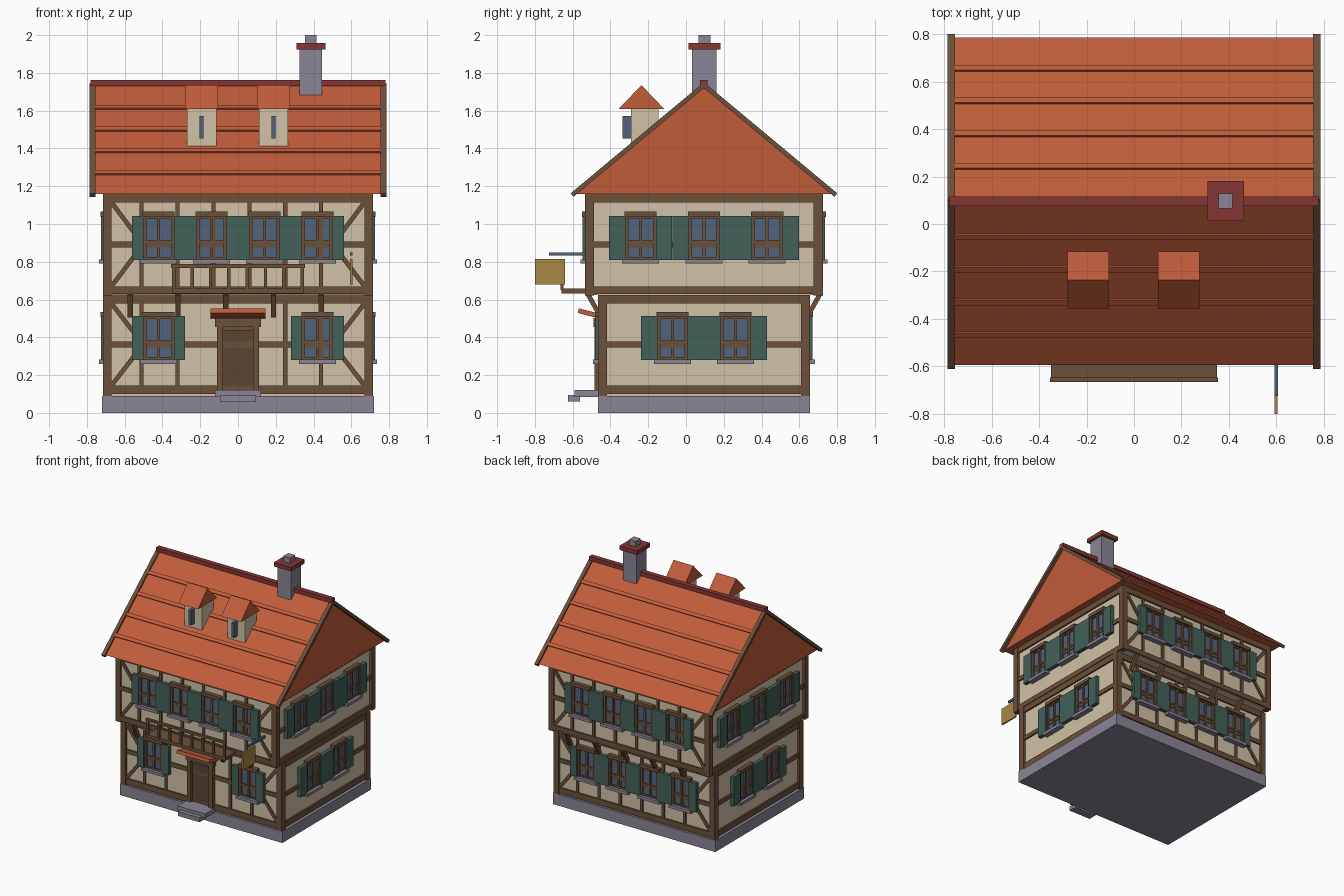
import bpy, bmesh, math
from mathutils import Matrix, Vector

if "Cube" in bpy.data.objects:
    bpy.data.objects.remove(bpy.data.objects["Cube"])

CY = 0.095  # depth centre of the house body


def material(name, rgb):
    m = bpy.data.materials.new(name)
    m.diffuse_color = (*rgb, 1)
    m.use_nodes = True
    m.node_tree.nodes["Principled BSDF"].inputs["Base Color"].default_value = m.diffuse_color
    return m


PLASTER = material("cream plaster", (0.64, 0.54, 0.385))
WOOD = material("timber brown", (0.15, 0.08, 0.042))
DOOR = material("door brown", (0.105, 0.06, 0.032))
GREEN = material("shutter green", (0.056, 0.12, 0.1))
GLASS = material("slate blue", (0.085, 0.125, 0.2))
STONE = material("grey stone", (0.255, 0.235, 0.3))
ROOF = material("roof orange", (0.53, 0.107, 0.042))
MAROON = material("ridge maroon", (0.235, 0.037, 0.035))
GOLD = material("sign gold", (0.40, 0.245, 0.06))

parts = {}  # part name -> (bmesh, material)
HOUSE = Matrix.Translation((0, CY, 0))
WORLD = Matrix.Identity(4)


def part(name, mat):
    return parts.setdefault(name, (bmesh.new(), mat))[0]


def box(name, mat, M, x0, x1, y0, y1, z0, z1):
    T = Matrix.Translation(((x0 + x1) / 2, (y0 + y1) / 2, (z0 + z1) / 2))
    S = Matrix.Diagonal((x1 - x0, y1 - y0, z1 - z0, 1))
    bmesh.ops.create_cube(part(name, mat), size=1, matrix=M @ T @ S)


def bar(name, mat, M, p, q, side, w, t):
    """Straight beam from p to q; w is its width along side, t its thickness."""
    p, q, x = Vector(p), Vector(q), Vector(side).normalized()
    z = (q - p).normalized()
    R = Matrix((x, z.cross(x), z)).transposed().to_4x4()
    S = Matrix.Diagonal((w, t, (q - p).length, 1))
    bmesh.ops.create_cube(part(name, mat), size=1,
                          matrix=M @ Matrix.Translation((p + q) / 2) @ R @ S)


def gable(name, mat, x0, x1, yc, half, z0, z1):
    """Triangular prism with its ridge along x."""
    bm = part(name, mat)
    a, b = [[bm.verts.new((x, yc + dy, z)) for dy, z in
             ((-half, z0), (half, z0), (0, z1))] for x in (x0, x1)]
    bm.faces.new(a[::-1])
    bm.faces.new(b)
    for i in range(3):
        j = (i + 1) % 3
        bm.faces.new((a[i], a[j], b[j], b[i]))


def window(M, d, u, z, half, shutter):
    """Window on a wall whose plaster lies at local y = -d."""
    box("window_glass", GLASS, M, u - half, u + half, -d - .008, -d + .01, z, z + .23)
    for s in (-1, 1):
        c = u + s * (half - .008)
        box("window_frames", WOOD, M, c - .008, c + .008, -d - .022, -d, z, z + .235)
        a, b = sorted((u + s * half, u + s * (half + shutter)))
        box("shutters", GREEN, M, a, b, -d - .03, -d, z, z + .232)
    box("window_frames", WOOD, M, u - .008, u + .008, -d - .02, -d, z, z + .235)
    for h in (.008, .095, .225):
        box("window_frames", WOOD, M, u - half, u + half, -d - .018, -d, z + h - .007, z + h + .007)
    box("window_lintels", WOOD, M, u - half - .005, u + half + .005, -d - .033, -d, z + .228, z + .255)
    box("window_sills", STONE, M, u - half - .018, u + half + .018, -d - .042, -d, z - .02, z + .003)


# Stone base and plaster storeys
box("stone_base", STONE, HOUSE, -.72, .72, -.562, .562, 0, .09)
box("ground_floor_walls", PLASTER, HOUSE, -.695, .695, -.545, .545, .09, .63)
box("upper_floor_walls", PLASTER, HOUSE, -.695, .695, -.612, .612, .625, 1.165)

# Timber frame and windows for each storey and wall
# storey: half depth, post bottom, top, beam spans, window height
STOREYS = [(.545, .09, .625, ((.1, .145), (.345, .378), (.58, .625)), .28),
           (.612, .622, 1.165, ((.63, .67), (.875, .908), (1.115, 1.16)), .81)]
FRONT4 = (-.42, -.14, .14, .42)
for level, (hd, zb, zt, beams, wz) in enumerate(STOREYS):
    for sx in (-1, 1):
        for sy in (-1, 1):
            x, y = sx * .692, sy * (hd - .007)
            box("corner_posts", WOOD, HOUSE, x - .022, x + .022, y - .024, y + .024, zb, zt)
    for k in range(4):
        M = HOUSE @ Matrix.Rotation(k * math.pi / 2, 4, 'Z')
        long_wall = k % 2 == 0
        d, w = (hd, .695) if long_wall else (.695, hd)
        for a, b in beams:
            box("wall_beams", WOOD, M, -w, w, -d - .013, -d + .01, a, b)
        if long_wall:
            for i in range(6):  # studs
                u = -.51 + .19 * i
                if k == 0 and level == 0 and abs(u) < .15:
                    continue
                box("wall_studs", WOOD, M, u - .011, u + .011, -d - .011, -d + .01, beams[0][1], beams[2][0])
            for s in (-1, 1):  # corner braces
                for outer, inner in ((beams[2][0], beams[1][1]), (beams[0][1], beams[1][0])):
                    bar("corner_braces", WOOD, M, (s * .67, -d - .002, outer),
                        (s * .515, -d - .002, inner), (0, 1, 0), .018, .024)
            us = (-.42, .42) if (k == 0 and level == 0) else FRONT4
            for u in us:
                window(M, d, u, wz, .08, .06)
        else:
            for u in ((-.167, .167) if level == 0 else (-.335, 0, .335)):
                window(M, d, u, wz, .08, .087)

# Brackets under the overhanging storey
for k in (0, 2):
    M = HOUSE @ Matrix.Rotation(k * math.pi / 2, 4, 'Z')
    for i in range(5):
        u = -.57 + .2525 * i
        bar("jetty_brackets", WOOD, M, (u, -.548, .51), (u, -.615, .63), (1, 0, 0), .028, .025)

# Door, its frame, canopy and steps
box("door", DOOR, WORLD, -.085, .085, -.462, -.44, .1, .45)
for s in (-1, 1):
    box("door_frame", WOOD, WORLD, s * .096 - .016, s * .096 + .016, -.485, -.44, .09, .46)
box("door_frame", WOOD, WORLD, -.085, .085, -.475, -.44, .435, .46)
box("door_lintel", WOOD, WORLD, -.122, .122, -.49, -.44, .455, .503)
bar("door_canopy", ROOF, WORLD, (0, -.57, .541), (0, -.455, .512), (1, 0, 0), .29, .025)
box("door_steps", STONE, WORLD, -.122, .122, -.59, -.45, .085, .12)
box("door_steps", STONE, WORLD, -.096, .096, -.625, -.56, .06, .095)

# Balcony with front railing
box("balcony_floor", WOOD, WORLD, -.35, .35, -.66, -.51, .632, .658)
box("balcony_rail", WOOD, WORLD, -.355, .355, -.666, -.646, .768, .787)
for i in range(8):
    u = -.34 + .68 * i / 7
    box("balcony_balusters", WOOD, WORLD, u - .009, u + .009, -.664, -.648, .65, .775)

# Hanging sign
box("sign_pole", GLASS, WORLD, .592, .606, -.725, -.51, .832, .85)
box("sign_board", GOLD, WORLD, .593, .605, -.8, -.64, .68, .815)

# Main roof with tile courses, bargeboards and ridge
EAVE, APEX, HALF = 1.16, 1.735, .69
gable("main_roof", ROOF, -.76, .76, CY, HALF, EAVE, APEX)
for s in (-1, 1):
    def slope(f, lift=0):
        n = Vector((0, s * (APEX - EAVE), HALF)).normalized() * lift
        return Vector((0, CY + s * HALF * (1 - f), EAVE + (APEX - EAVE) * f)) + n

    for i in range(1, 5):
        bar("tile_courses", ROOF, WORLD, slope(i / 5 - .025, .003), slope(i / 5 + .005, .003), (1, 0, 0), 1.515, .014)
    for sx in (-1, 1):
        x = Vector((sx * .77, 0, 0))
        bar("bargeboards", WOOD, WORLD, slope(-.012) + x, slope(1.0) + x, (1, 0, 0), .03, .024)
box("ridge_cap", MAROON, HOUSE, -.78, .78, -.02, .02, 1.73, 1.762)

# Chimney
CHIM = Matrix.Translation((.386, CY + .002, 0))
box("chimney_stack", STONE, CHIM, -.06, .06, -.064, .064, 1.6, 1.93)
box("chimney_cap", MAROON, CHIM, -.077, .077, -.085, .085, 1.925, 1.957)
box("chimney_pot", STONE, CHIM, -.03, .03, -.032, .032, 1.95, 2.0)

# Dormers
for x in (-.193, .188):
    box("dormer_walls", PLASTER, WORLD, x - .078, x + .078, -.29, -.145, 1.41, 1.615)
    gable("dormer_roofs", ROOF, x - .087, x + .087, -.236, .12, 1.61, 1.735)
    box("dormer_windows", GLASS, WORLD, x - .011, x + .011, -.335, -.285, 1.453, 1.572)

# Turn the collected parts into objects
for name, (bm, mat) in parts.items():
    bmesh.ops.recalc_face_normals(bm, faces=bm.faces)
    mesh = bpy.data.meshes.new(name)
    bm.to_mesh(mesh)
    bm.free()
    mesh.materials.append(mat)
    bpy.context.collection.objects.link(bpy.data.objects.new(name, mesh))
